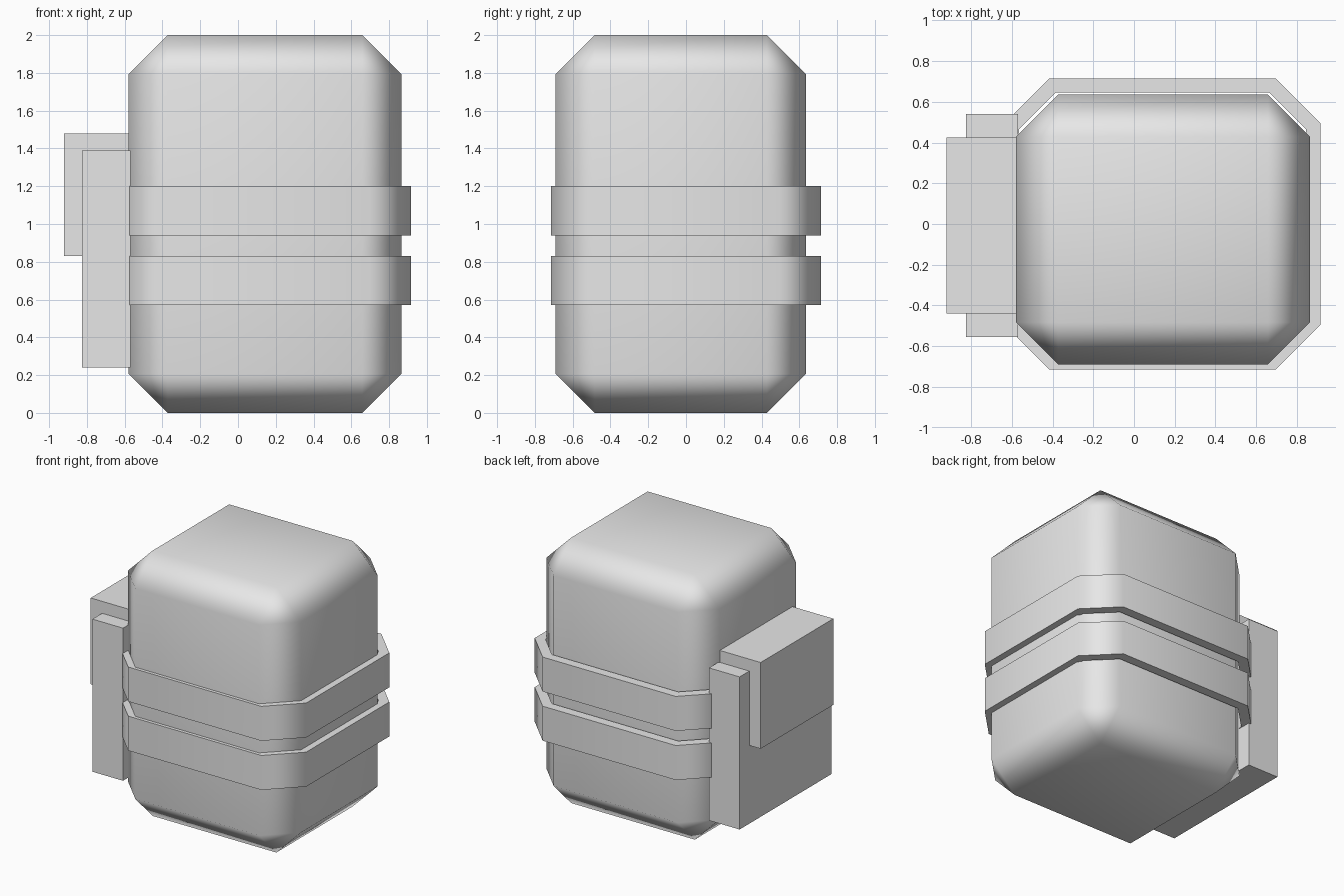
import bpy
import bmesh
import math

if "Cube" in bpy.data.objects:
    bpy.data.objects.remove(bpy.data.objects["Cube"], do_unlink=True)

# One plain grey for the whole model
grey = bpy.data.materials.new("plain_grey")
grey.use_nodes = True
grey.diffuse_color = (0.8, 0.8, 0.8, 1)
grey.node_tree.nodes["Principled BSDF"].inputs["Base Color"].default_value = (0.8, 0.8, 0.8, 1)


def finish(name, bm, smooth_angle=None):
    bmesh.ops.recalc_face_normals(bm, faces=bm.faces)
    mesh = bpy.data.meshes.new(name)
    bm.to_mesh(mesh)
    bm.free()
    mesh.materials.append(grey)
    obj = bpy.data.objects.new(name, mesh)
    bpy.context.collection.objects.link(obj)
    if smooth_angle:
        mesh.shade_smooth()
        mesh.set_sharp_from_angle(angle=math.radians(smooth_angle))
        weighted = obj.modifiers.new("weighted_normals", "WEIGHTED_NORMAL")
        weighted.keep_sharp = True
    return obj


def box(name, x, y, z, chamfer=0):
    bm = bmesh.new()
    bmesh.ops.create_cube(bm, size=1)
    for v in bm.verts:
        v.co = [(lo + hi) / 2 + c * (hi - lo) for c, (lo, hi) in zip(v.co, (x, y, z))]
    if chamfer:
        bmesh.ops.bevel(bm, geom=bm.edges[:], offset=chamfer, offset_type="OFFSET",
                        segments=1, affect="EDGES")
    return finish(name, bm, 60 if chamfer else None)


def octagon(cx, hx, hy, cut):
    corners = [(hx, hy - cut), (hx - cut, hy)]
    quarter = corners + [(-x, y) for x, y in reversed(corners)]
    return [(cx + x, y) for x, y in quarter + [(-x, -y) for x, y in quarter]]


def band(name, z_low, z_high, wall=0.07):
    # Hollow eight-sided strap around the body
    outer = octagon(0.14, 0.775, 0.715, 0.22)
    inner = octagon(0.14, 0.775 - wall, 0.715 - wall, 0.22 - wall * (2 - math.sqrt(2)))
    bm = bmesh.new()
    loops = [[bm.verts.new((x, y, z)) for x, y in ring]
             for ring, z in ((outer, z_low), (outer, z_high), (inner, z_high), (inner, z_low))]
    for a, b in zip(loops, loops[1:] + loops[:1]):
        for i in range(len(a)):
            j = (i + 1) % len(a)
            bm.faces.new((a[i], a[j], b[j], b[i]))
    return finish(name, bm, 60)


# Chamfered main body
box("body", (-0.58, 0.865), (-0.69, 0.635), (0, 2), 0.207)

# Two straps
band("lower_band", 0.57, 0.83)
band("upper_band", 0.94, 1.2)

# Side plate and the thicker block over its upper half
box("side_plate", (-0.825, -0.57), (-0.555, 0.54), (0.24, 1.39))
box("side_block", (-0.92, -0.57), (-0.44, 0.425), (0.83, 1.48))
